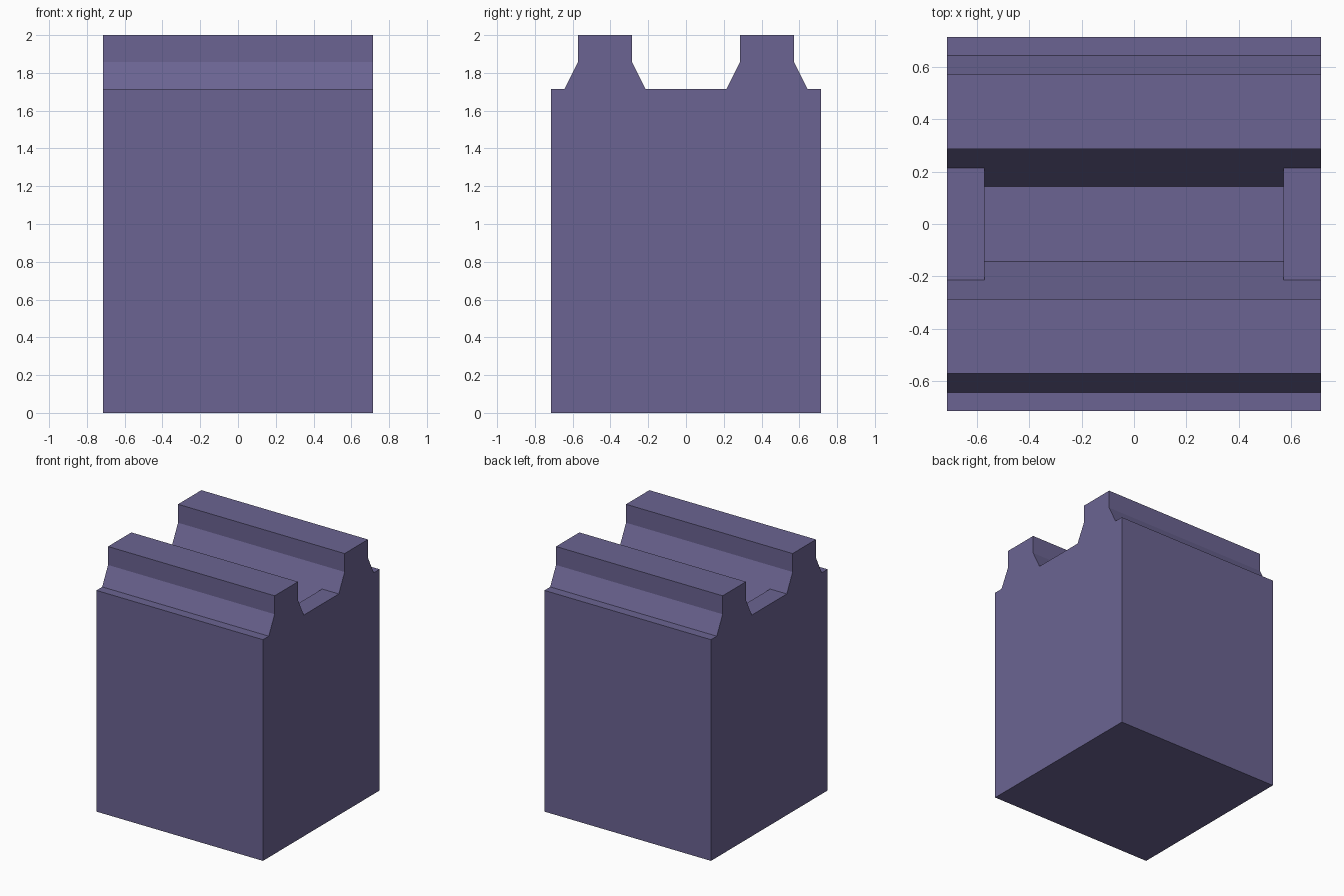
import bpy
import bmesh
import math

if "Cube" in bpy.data.objects:
    bpy.data.objects.remove(bpy.data.objects["Cube"])

U = 1 / 14                      # model unit: everything sits on this grid
HALF, WALL_X = 10 * U, 8 * U    # half width of block, half length of pocket

purple = bpy.data.materials.new("muted purple")
purple.diffuse_color = (0.147, 0.127, 0.287, 1)
purple.use_nodes = True
purple.node_tree.nodes["Principled BSDF"].inputs["Base Color"].default_value = purple.diffuse_color

# Half of the end profile (y, z) in units, from the groove centre outwards:
# groove floor, flared rail, outer ledge, block side
half = [(3, 24), (4, 26), (4, 28), (8, 28), (8, 26), (9, 24), (10, 24), (10, 0)]
profile = half + [(-y, z) for y, z in reversed(half)]

bm = bmesh.new()
ring = [bm.verts.new((-HALF, y * U, z * U)) for y, z in profile]
end = bm.faces.new(ring)

# Extrude the profile along x
ext = bmesh.ops.extrude_face_region(bm, geom=[end], use_keep_orig=True)["geom"]
bmesh.ops.translate(bm, vec=(2 * HALF, 0, 0),
                    verts=[g for g in ext if isinstance(g, bmesh.types.BMVert)])


def groove_floor():
    """The floor face between the rails that is nearest the middle."""
    flat = [f for f in bm.faces
            if all(abs(v.co.z - 24 * U) < 1e-4 for v in f.verts)]
    return min(flat, key=lambda f: f.calc_center_median().length_squared)


# Split the groove floor to leave a rim at each end
for s in (-1, 1):
    f = groove_floor()
    bmesh.ops.bisect_plane(bm, geom=[f] + list(f.edges) + list(f.verts),
                           plane_co=(s * WALL_X, 0, 0), plane_no=(1, 0, 0))

# Sink the middle into a pocket whose sides continue the rail flare
f = groove_floor()
upper = list(f.verts)
bmesh.ops.delete(bm, geom=[f], context='FACES_ONLY')
lower = [bm.verts.new((v.co.x, math.copysign(2 * U, v.co.y), 22 * U))
         for v in upper]
for i in range(4):
    j = (i + 1) % 4
    bm.faces.new((upper[i], upper[j], lower[j], lower[i]))
bm.faces.new(lower)

# Merge coplanar faces and clean up
bmesh.ops.recalc_face_normals(bm, faces=bm.faces)
bmesh.ops.dissolve_limit(bm, angle_limit=0.01, verts=bm.verts, edges=bm.edges)

mesh = bpy.data.meshes.new("railed_block")
bm.to_mesh(mesh)
bm.free()
mesh.materials.append(purple)
block = bpy.data.objects.new("railed_block", mesh)
bpy.context.collection.objects.link(block)
